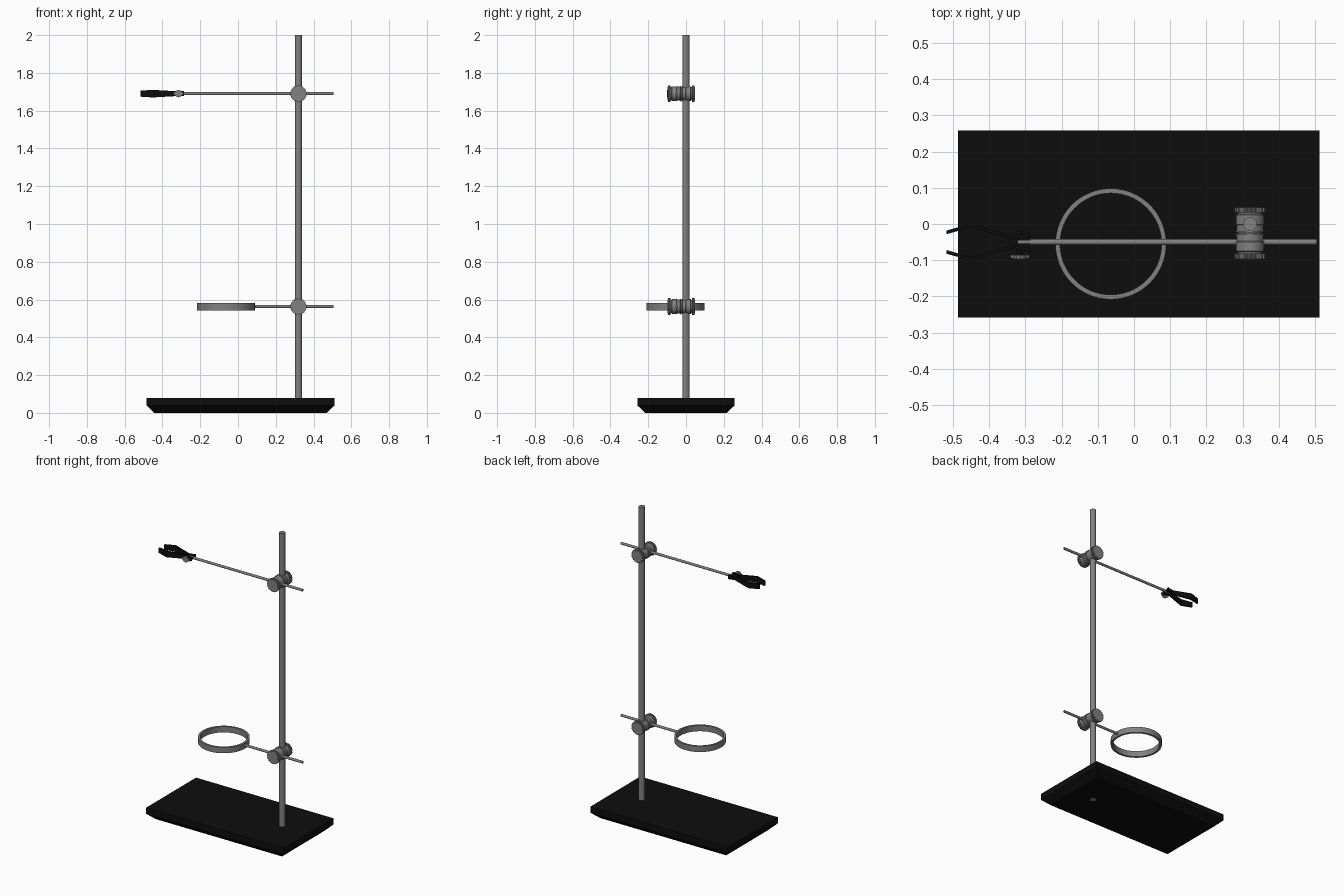
import bpy, bmesh, math
from mathutils import Matrix, Vector

cube = bpy.data.objects.get("Cube")
if cube:
    bpy.data.objects.remove(cube, do_unlink=True)


def material(name, value):
    m = bpy.data.materials.new(name)
    m.use_nodes = True
    color = (value, value, value, 1)
    m.diffuse_color = color
    m.node_tree.nodes["Principled BSDF"].inputs["Base Color"].default_value = color
    return m


METAL = material("grey metal", 0.22)
BLACK = material("black paint", 0.004)
AXES = {"x": Matrix.Rotation(math.pi / 2, 4, "Y"),
        "y": Matrix.Rotation(-math.pi / 2, 4, "X"),
        "z": Matrix.Identity(4)}


def finish(name, bm, mat, smooth=True):
    bmesh.ops.recalc_face_normals(bm, faces=bm.faces)
    mesh = bpy.data.meshes.new(name)
    bm.to_mesh(mesh)
    bm.free()
    mesh.materials.append(mat)
    obj = bpy.data.objects.new(name, mesh)
    bpy.context.collection.objects.link(obj)
    if smooth:
        bpy.ops.object.select_all(action="DESELECT")
        obj.select_set(True)
        bpy.context.view_layer.objects.active = obj
        bpy.ops.object.shade_smooth_by_angle(angle=math.radians(35))
    return obj


def lathe(name, profile, center, axis, mat, closed=False, sides=32):
    """Spin (radius, height) points around an axis; open profiles get end caps."""
    bm = bmesh.new()
    rings = []
    for r, h in profile:
        rings.append([bm.verts.new((r * math.cos(i * math.tau / sides),
                                    r * math.sin(i * math.tau / sides), h))
                      for i in range(sides)])
    pairs = list(zip(rings, rings[1:]))
    if closed:
        pairs.append((rings[-1], rings[0]))
    else:
        bm.faces.new(rings[0])
        bm.faces.new(rings[-1])
    for a, b in pairs:
        for i in range(sides):
            j = (i + 1) % sides
            bm.faces.new((a[i], a[j], b[j], b[i]))
    bm.transform(Matrix.Translation(center) @ AXES[axis])
    return finish(name, bm, mat)


def rod(name, radius, start, end, center, axis, mat=METAL, sides=24):
    return lathe(name, [(radius, start), (radius, end)], center, axis, mat, sides=sides)


def extrude(name, outline, depth, center, axis, mat, smooth=False):
    """Extrude a flat outline symmetrically along an axis."""
    bm = bmesh.new()
    face = bm.faces.new([bm.verts.new((u, v, -depth / 2)) for u, v in outline])
    top = bmesh.ops.extrude_face_region(bm, geom=[face])["geom"]
    bmesh.ops.translate(bm, vec=(0, 0, depth),
                        verts=[v for v in top if isinstance(v, bmesh.types.BMVert)])
    bm.transform(Matrix.Translation(center) @ AXES[axis])
    return finish(name, bm, mat, smooth)


def knurled_knob(name, radius, depth, center, teeth):
    outline = []
    for i in range(teeth * 4):
        r = radius if i % 4 < 2 else radius * 0.93
        a = i * math.tau / (teeth * 4)
        outline.append((r * math.cos(a), r * math.sin(a)))
    extrude(name, outline, depth, center, "y", METAL)


# Base: slab with a tapered underside
bm = bmesh.new()
bmesh.ops.create_cube(bm, size=1)
bmesh.ops.scale(bm, vec=(0.997, 0.516, 0.08), verts=bm.verts)
sides = [e for e in bm.edges if abs(e.verts[0].co.z - e.verts[1].co.z) > 0.01]
bmesh.ops.subdivide_edges(bm, edges=sides, cuts=1)
for v in bm.verts:
    if v.co.z < -0.01:
        v.co.x -= math.copysign(0.042, v.co.x)
        v.co.y -= math.copysign(0.042, v.co.y)
bmesh.ops.translate(bm, vec=(0.0135, 0, 0.04), verts=bm.verts)
finish("base", bm, BLACK, smooth=False)

# Upright pole
POLE_X, ARM_Y = 0.32, -0.05
rod("upright_pole", 0.019, -0.0005, 2, (POLE_X, 0, 0), "z", sides=32)

# Clamps: grooved barrel with a knurled knob at each end
for label, z in (("ring", 0.563), ("gripper", 1.69)):
    barrel = [(0.034, -0.062), (0.034, -0.052), (0.039, -0.05), (0.039, -0.024),
              (0.037, -0.022), (0.037, -0.006), (0.041, -0.005), (0.041, -0.001),
              (0.033, -0.001)]
    barrel += [(r, -h) for r, h in reversed(barrel)]
    lathe(label + "_clamp_barrel", barrel, (POLE_X, -0.025, z), "y", METAL)
    for end, sign in (("front", -1), ("back", 1)):
        y = -0.025 + sign * 0.064
        knurled_knob(f"{label}_clamp_{end}_knob", 0.044, 0.014, (POLE_X, y, z), 24)
        rod(f"{label}_clamp_{end}_cap", 0.036, -0.0085, 0.0085, (POLE_X, y, z), "y")

# Horizontal arms
rod("ring_arm", 0.008, 0.085, 0.505, (0, ARM_Y, 0.563), "x")
rod("gripper_arm", 0.008, -0.32, 0.505, (0, ARM_Y, 1.69), "x")

# Support ring
lathe("support_ring", [(0.153, -0.019), (0.153, 0.019), (0.14, 0.019), (0.14, -0.019)],
      (-0.064, -0.055, 0.562), "z", METAL, closed=True, sides=64)

# Gripper: two bent, tapering jaws mirrored across the arm
path = [(-0.287, 0.022), (-0.33, 0.011), (-0.45, 0.046), (-0.517, 0.027)]
heights = (0.013, 0.013, 0.02, 0.016)
for label, sign in (("back", 1), ("front", -1)):
    bm = bmesh.new()
    loops = []
    for (x, y), h in zip(path, heights):
        loops.append([bm.verts.new((x, ARM_Y + sign * (y + dy), 1.69 + dz))
                      for dy, dz in ((0.005, h), (0.005, -h), (-0.005, -h), (-0.005, h))])
    for a, b in zip(loops, loops[1:]):
        for i in range(4):
            j = (i + 1) % 4
            bm.faces.new((a[i], a[j], b[j], b[i]))
    bm.faces.new(loops[0])
    bm.faces.new(loops[-1])
    finish(label + "_jaw", bm, BLACK, smooth=False)

# Gripper hinge block and its tightening screw
extrude("gripper_hinge", [(-0.287, -0.024), (-0.287, 0.026), (-0.315, 0.02),
                          (-0.345, 0.012), (-0.345, -0.012), (-0.315, -0.02)],
        0.014, (0, ARM_Y, 1.69), "z", BLACK)
rod("gripper_screw", 0.006, -0.09, -0.02, (-0.315, 0, 1.69), "y", BLACK)
knurled_knob("gripper_screw_knob", 0.02, 0.01, (-0.315, -0.091, 1.69), 12)
extrude("gripper_screw_wing", [(-0.026, -0.008), (0.026, -0.008), (0.026, 0.008),
                               (-0.026, 0.008)], 0.008, (-0.315, -0.09, 1.69), "y", METAL)
